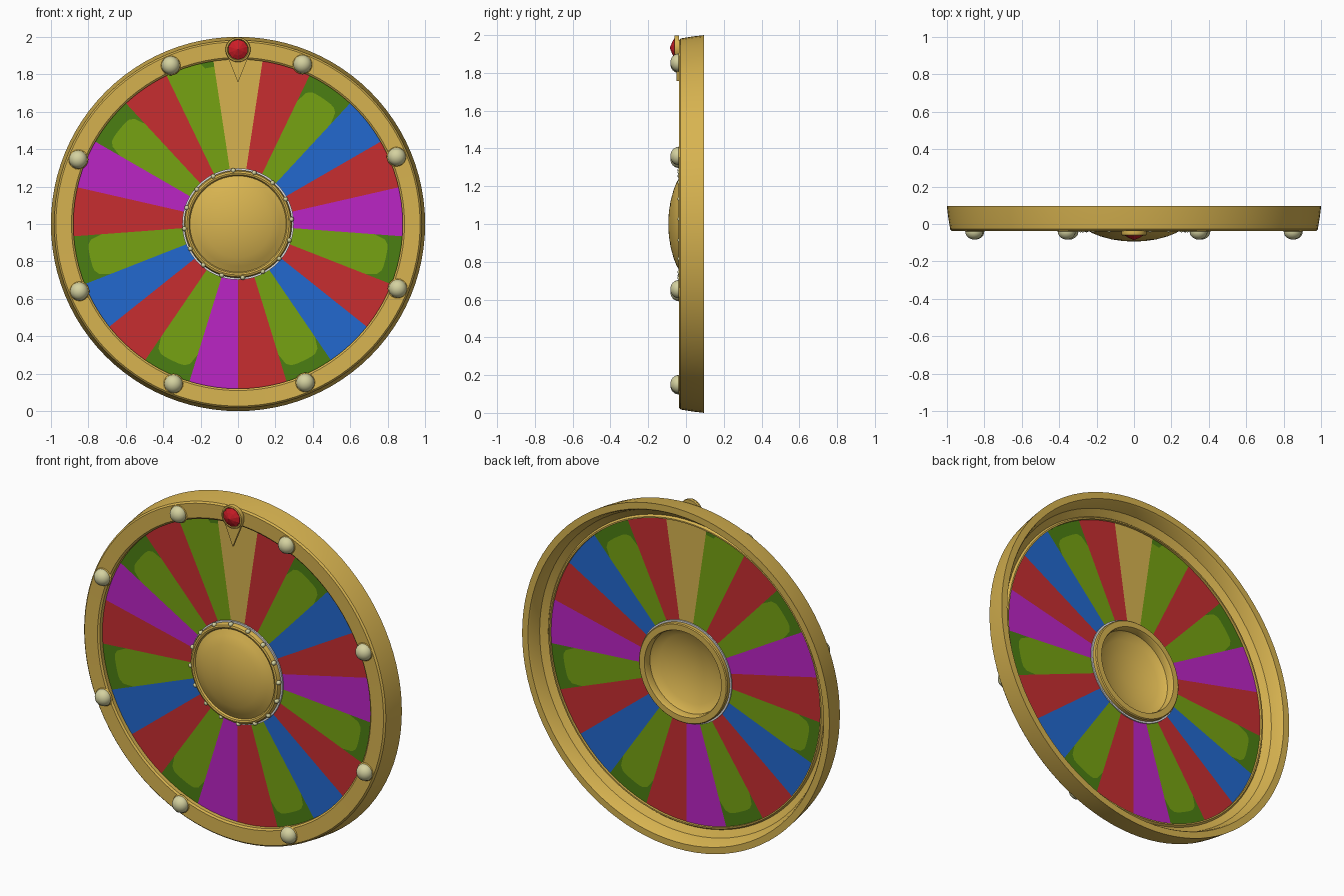
import bpy, bmesh, math
from math import sin, cos, pi, radians

if "Cube" in bpy.data.objects:
    bpy.data.objects.remove(bpy.data.objects["Cube"])

def mat(name, r, g, b):
    m = bpy.data.materials.new(name)
    m.diffuse_color = (r, g, b, 1)
    m.use_nodes = True
    m.node_tree.nodes["Principled BSDF"].inputs["Base Color"].default_value = m.diffuse_color
    return m

GOLD = mat("gold", 0.68, 0.45, 0.08)
RED = mat("red", 0.57, 0.027, 0.03)
GREEN = mat("green", 0.18, 0.36, 0.006)
DARK = mat("dark_green", 0.07, 0.21, 0.006)
BLUE = mat("blue", 0.016, 0.14, 0.62)
PURPLE = mat("purple", 0.5, 0.018, 0.56)
PEARL = mat("pearl", 0.66, 0.64, 0.35)
RUBY = mat("ruby", 0.6, 0.012, 0.02)
WHITE = mat("white", 0.95, 0.95, 0.95)

def finish(bm, name, mats, angle=None, normals=True):
    bmesh.ops.remove_doubles(bm, verts=bm.verts, dist=1e-5)
    if normals:
        bmesh.ops.recalc_face_normals(bm, faces=bm.faces)
    me = bpy.data.meshes.new(name)
    bm.to_mesh(me)
    bm.free()
    for m in mats:
        me.materials.append(m)
    ob = bpy.data.objects.new(name, me)
    bpy.context.collection.objects.link(ob)
    if angle:
        bpy.ops.object.select_all(action='DESELECT')
        bpy.context.view_layer.objects.active = ob
        ob.select_set(True)
        bpy.ops.object.shade_smooth_by_angle(angle=radians(angle))
    return ob

def lathe(name, profile, m, n=96, centre=(0, 1), closed=True, angle=35):
    """Spin (radius, y) points round an axis along y."""
    bm = bmesh.new()
    cx, cz = centre
    rings = [[bm.verts.new((cx + r * sin(2 * pi * i / n), y, cz + r * cos(2 * pi * i / n)))
              for i in range(n)] for r, y in profile]
    pairs = list(zip(rings, rings[1:]))
    if closed:
        pairs.append((rings[-1], rings[0]))
    for a, b in pairs:
        for i in range(n):
            j = (i + 1) % n
            bm.faces.new((a[i], a[j], b[j], b[i]))
    bmesh.ops.dissolve_degenerate(bm, dist=1e-6, edges=bm.edges)
    return finish(bm, name, [m], angle)

def polar(r, deg):
    return r * sin(radians(deg)), 1 + r * cos(radians(deg))

# Outer rim, open behind the wheel face
lathe("rim", [(1.0, 0.095), (0.992, 0.03), (0.982, -0.028), (0.973, -0.037), (0.89, -0.035),
              (0.88, -0.027), (0.88, 0.012), (0.888, 0.012), (0.897, 0.0), (0.935, 0.025),
              (0.955, 0.085), (0.962, 0.095)], GOLD)

# Wheel face: 21 wedges clockwise from the top, green ones with a dark outer band
bm = bmesh.new()
mats = [GOLD, RED, GREEN, BLUE, PURPLE, DARK]
order = "0 1 2 3 1 4 2 1 3 2 1 4 2 1 3 2 1 4 2 1 2".split()
COLS, STEP = 10, 360 / 21
for k, c in enumerate(order):
    c = int(c)

    def band(t):
        """Radius where the dark band starts across the wedge."""
        if c != 2:
            return 0.8
        if k == 20:
            return 0.85 if t > 0.75 else 0.893
        return 0.81 - 0.08 * abs(2 * t - 1) ** 6
    for s in range(COLS):
        t0, t1 = s / COLS, (s + 1) / COLS
        a0, a1 = (k - 0.5 + t0) * STEP, (k - 0.5 + t1) * STEP
        for lo, hi, m in (((0.28, 0.28), (band(t0), band(t1)), c),
                          ((band(t0), band(t1)), (0.9, 0.9), 5 if c == 2 else c)):
            pts = [polar(lo[0], a0), polar(hi[0], a0), polar(hi[1], a1), polar(lo[1], a1)]
            f = bm.faces.new([bm.verts.new((x, -0.003, z)) for x, z in pts])
            f.material_index = m
            f.normal_update()
            if f.normal.y > 0:
                f.normal_flip()
finish(bm, "wheel_face", mats, normals=False)

# Hub: domed front with a raised ring, hollow at the back
lathe("hub", [(0, -0.094), (0.06, -0.091), (0.12, -0.082), (0.18, -0.066), (0.225, -0.048),
              (0.252, -0.03), (0.257, -0.028), (0.263, -0.038), (0.272, -0.041), (0.282, -0.037),
              (0.288, -0.025), (0.288, 0.025), (0.283, 0.03), (0.25, 0.03), (0.245, 0.02),
              (0.245, -0.015), (0.235, -0.025), (0.2, -0.042), (0.12, -0.068), (0, -0.083)],
      GOLD, closed=False)
lathe("hub_trim", [(0.286, -0.012), (0.298, -0.012), (0.298, 0.004), (0.286, 0.004)], WHITE)

# Beads round the hub
for i in range(16):
    x, z = polar(0.287, -5 + i * 22.5)
    lathe(f"hub_bead_{i + 1}", [(0.0, -0.045), (0.007, -0.043), (0.012, -0.037), (0.013, -0.03),
                                (0.011, -0.02), (0, -0.016)], PEARL, 12, (x, z), False, 60)

# Bulbs on the rim, each on a small gold seat
for i in range(8):
    p = polar(0.921, 22 + i * 45)
    dome = [(0.048 * sin(a), -0.04 - 0.043 * cos(a)) for a in [j * pi / 12 for j in range(8)]]
    lathe(f"bulb_{i + 1}", dome + [(0, -0.028)], PEARL, 20, p, False, 50)
    lathe(f"bulb_seat_{i + 1}", [(0, -0.042), (0.046, -0.042), (0.054, -0.034), (0, -0.034)],
          GOLD, 20, p, False)

# Teardrop pointer plate: an arc closed by a downward tip
bm = bmesh.new()
GEM = (0, 1.932)
outline = [(0.066 * sin(radians(a)), GEM[1] + 0.066 * cos(radians(a))) for a in range(-112, 113, 8)]
outline.append((0, 1.756))
plate = bm.faces.new([bm.verts.new((x, -0.05, z)) for x, z in outline])
ext = bmesh.ops.extrude_face_region(bm, geom=[plate])
bmesh.ops.translate(bm, vec=(0, 0.014, 0),
                    verts=[v for v in ext["geom"] if isinstance(v, bmesh.types.BMVert)])
finish(bm, "pointer", [GOLD], 35)
lathe("gem_frame", [(0.067, -0.05), (0.065, -0.06), (0.057, -0.062), (0.053, -0.05)],
      GOLD, 32, GEM)

# Faceted gem
lathe("gem", [(0.054, -0.05), (0.054, -0.06), (0.032, -0.073), (0, -0.086)],
      RUBY, 10, GEM, False, None)
